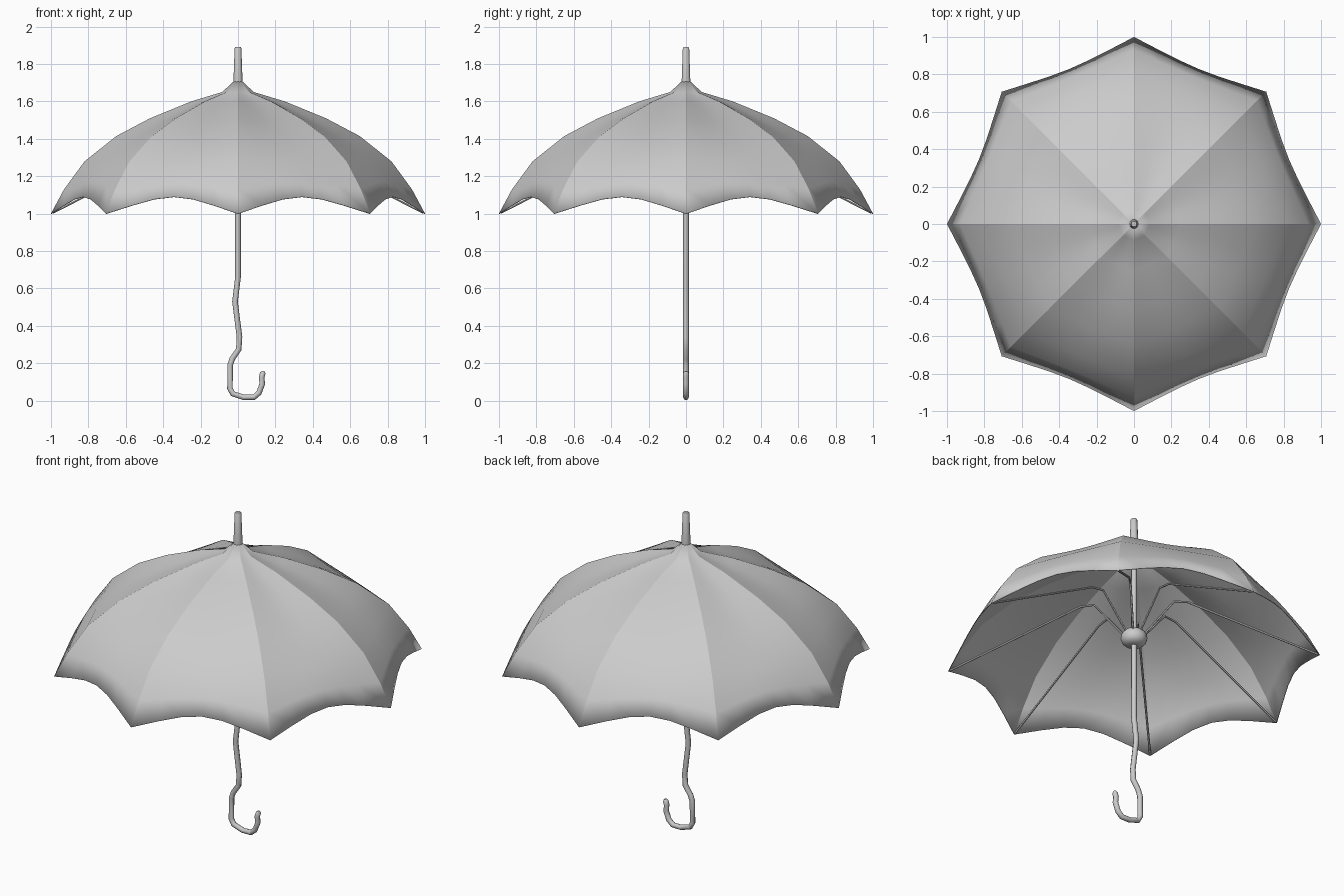
import bpy, bmesh
from math import sin, cos, pi

if "Cube" in bpy.data.objects:
    bpy.data.objects.remove(bpy.data.objects["Cube"])


def finish(name, bm, sharp=None):
    bmesh.ops.recalc_face_normals(bm, faces=bm.faces)
    me = bpy.data.meshes.new(name)
    for f in bm.faces:
        f.smooth = True
    for e in sharp or []:
        e.smooth = False
    bm.to_mesh(me)
    bm.free()
    ob = bpy.data.objects.new(name, me)
    bpy.context.collection.objects.link(ob)
    return ob


def select(ob):
    bpy.ops.object.select_all(action='DESELECT')
    ob.select_set(True)
    bpy.context.view_layer.objects.active = ob


def lathe(name, profile, n):
    bm = bmesh.new()
    rings = [[bm.verts.new((r * cos(2 * pi * i / n), r * sin(2 * pi * i / n), z))
              for i in range(n)] for r, z in profile]
    for a, b in zip(rings, rings[1:]):
        for i in range(n):
            j = (i + 1) % n
            bm.faces.new((a[i], a[j], b[j], b[i]))
    bm.faces.new(rings[0])
    bm.faces.new(rings[-1])
    ob = finish(name, bm)
    select(ob)
    bpy.ops.object.shade_smooth_by_angle(angle=0.8)
    return ob


def tube(name, paths, radius, res):
    cu = bpy.data.curves.new(name, 'CURVE')
    cu.dimensions = '3D'
    cu.bevel_depth = radius
    cu.bevel_resolution = res
    cu.use_fill_caps = True
    for path in paths:
        sp = cu.splines.new('POLY')
        sp.points.add(len(path) - 1)
        for p, co in zip(sp.points, path):
            p.co = (*co[:3], 1)
            p.radius = co[3] if len(co) > 3 else 1
    ob = bpy.data.objects.new(name, cu)
    bpy.context.collection.objects.link(ob)
    select(ob)
    bpy.ops.object.convert(target='MESH')
    bpy.ops.object.shade_smooth_by_angle(angle=0.9)
    return ob


RIBS = 8
angles = [2 * pi * k / RIBS for k in range(RIBS)]

# canopy: rib profile (radius, height, lift or sag of panel middle, inward pull)
rings = [(0.02, 1.71, 0, 1), (0.085, 1.65, -0.002, 1), (0.25, 1.6, -0.011, 1),
         (0.47, 1.51, -0.016, 1), (0.65, 1.415, -0.012, 1), (0.82, 1.28, 0.004, 1),
         (0.93, 1.13, 0.045, 0.99), (1.0, 1.0, 0.09, 0.972)]
steps = [(0, 0), (0.19, 0.5), (0.35, 0.86), (0.5, 1), (0.65, 0.86), (0.81, 0.5)]
bm = bmesh.new()
grid = []
for r, z, lift, pull in rings:
    row = []
    for a in angles:
        b = a + 2 * pi / RIBS
        for s, w in steps:
            k = r * (1 + (pull - 1) * w)
            row.append(bm.verts.new((k * (cos(a) * (1 - s) + cos(b) * s),
                                     k * (sin(a) * (1 - s) + sin(b) * s), z + lift * w)))
    grid.append(row)
n = len(grid[0])
for up, lo in zip(grid, grid[1:]):
    for i in range(n):
        j = (i + 1) % n
        bm.faces.new((up[i], lo[i], lo[j], up[j]))
ribs = [bm.edges.get((up[i], lo[i])) for up, lo in zip(grid, grid[1:])
        for i in range(0, n, len(steps))]
canopy = finish("canopy", bm, ribs)
# thin cloth with an inner face
cloth = canopy.modifiers.new("cloth", 'SOLIDIFY')
cloth.thickness = 0.004
cloth.offset = -1

# tapered tip above the canopy
lathe("ferrule", [(0.025, 1.69), (0.024, 1.72), (0.018, 1.885), (0.015, 1.89)], 10)

# rounded sliding hub under the canopy
lathe("runner_hub", [(0.02, 1.108), (0.048, 1.113), (0.064, 1.128), (0.072, 1.15),
                     (0.068, 1.172), (0.055, 1.19), (0.035, 1.2), (0.015, 1.212)], 16)

# bent stretcher rods from hub to canopy tips
rod = [(0.05, 1.17), (0.215, 1.37), (0.29, 1.362), (0.99, 1.004)]
tube("stretchers", [[(r * cos(a), r * sin(a), z) for r, z in rod] for a in angles], 0.006, 1)

# shaft with crooked grip and hooked handle
shaft = [(0, 1.72), (0, 0.66), (-0.016, 0.53), (0.008, 0.34), (0.004, 0.275),
         (-0.03, 0.225), (-0.042, 0.19), (-0.043, 0.065), (-0.028, 0.037), (0.03, 0.018),
         (0.085, 0.018), (0.112, 0.042), (0.13, 0.09), (0.126, 0.125), (0.133, 0.148)]
pts = [(x, 0, z, 1) for x, z in shaft] + [(0.135, 0, 0.158, 0.5)]
tube("shaft_and_handle", [pts], 0.015, 2)
